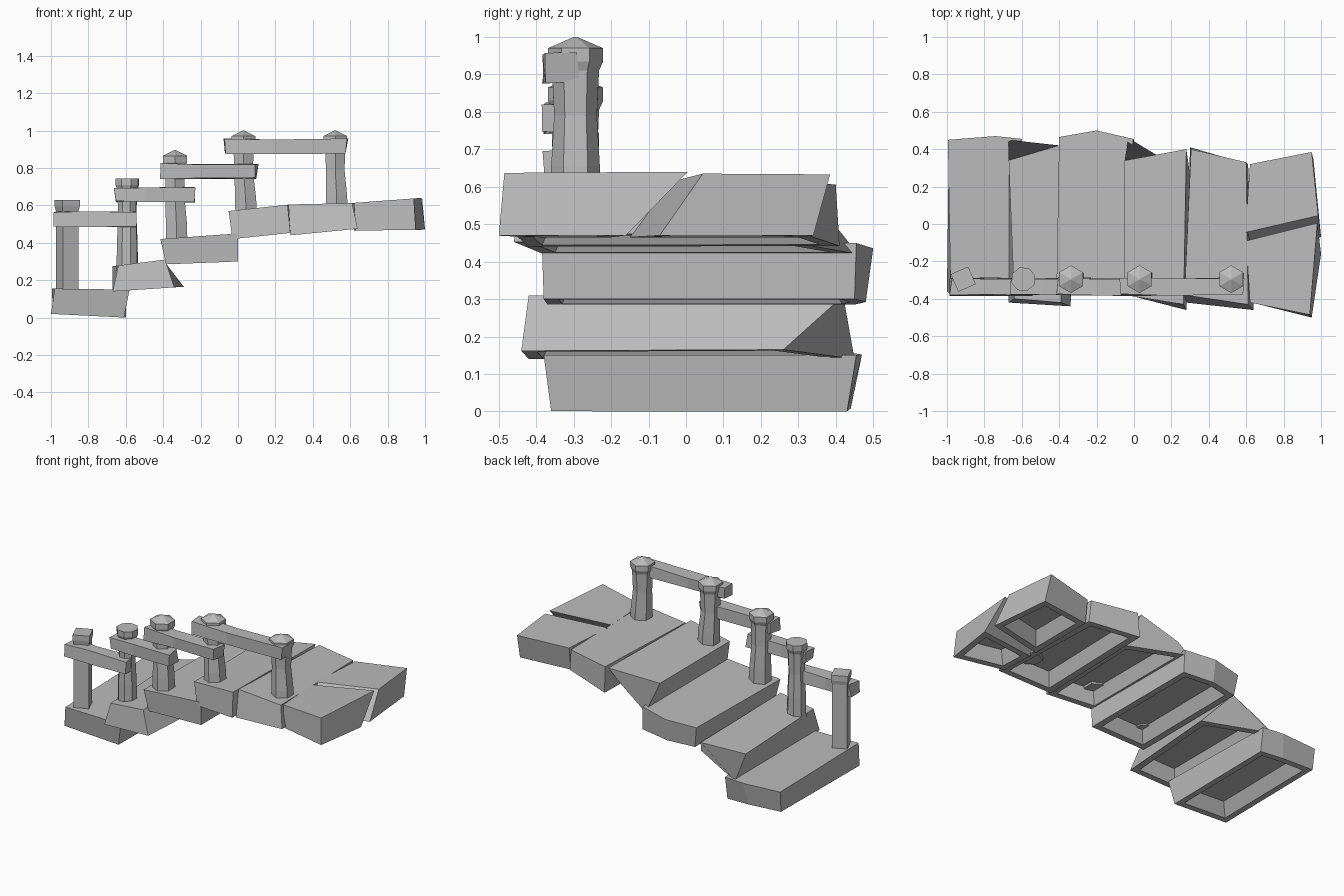
import bpy, bmesh, math, random
from mathutils import Vector

if "Cube" in bpy.data.objects:
    bpy.data.objects.remove(bpy.data.objects["Cube"])

random.seed(4)
stone = bpy.data.materials.new("plain grey")
stone.diffuse_color = (0.5, 0.5, 0.5, 1)
stone.use_nodes = True
stone.node_tree.nodes["Principled BSDF"].inputs["Base Color"].default_value = stone.diffuse_color


def loft(name, rings, hollow=False):
    """Join rings of points into a closed solid; optionally recess the first cap."""
    bm = bmesh.new()
    vs = [[bm.verts.new(p) for p in r] for r in rings]
    n = len(rings[0])
    for a, b in zip(vs, vs[1:]):
        for i in range(n):
            j = (i + 1) % n
            bm.faces.new((a[i], a[j], b[j], b[i]))
    cap = bm.faces.new(vs[0][::-1])
    bm.faces.new(vs[-1])
    bmesh.ops.recalc_face_normals(bm, faces=bm.faces[:])
    if hollow:
        bmesh.ops.inset_individual(bm, faces=[cap], thickness=0.04, use_even_offset=True)
        bmesh.ops.inset_individual(bm, faces=[cap], thickness=0.04, depth=-0.08,
                                   use_even_offset=True)
    me = bpy.data.meshes.new(name)
    bm.to_mesh(me)
    bm.free()
    me.materials.append(stone)
    ob = bpy.data.objects.new(name, me)
    bpy.context.collection.objects.link(ob)
    return ob


def slab(name, bottom, top, zb, zt):
    """Rough step: two outlines, each sloping from its left height to its right height."""
    def ring(pts, z):
        x0, x1 = min(p[0] for p in pts), max(p[0] for p in pts)
        return [(x, y, z[0] + (z[1] - z[0]) * (x - x0) / (x1 - x0)) for x, y in pts]
    loft(name, [ring(bottom, zb), ring(top, zt)], hollow=True)


# Steps, from lowest to highest (2 and 4 have a broken lower back corner)
slab("step_1",
     [(-1, -.36), (-.61, -.36), (-.6, .43), (-.76, .44), (-.99, .435)],
     [(-.98, -.38), (-.58, -.38), (-.6, .455), (-.74, .47), (-.995, .45)],
     (.02, 0), (.155, .15))
slab("step_2",
     [(-.67, -.42), (-.34, -.44), (-.29, .26), (-.67, .45)],
     [(-.64, -.40), (-.39, -.42), (-.40, .42), (-.67, .34)],
     (.14, .165), (.275, .31))
slab("step_3",
     [(-.385, -.37), (0, -.38), (0, .45), (-.2, .48), (-.38, .45)],
     [(-.415, -.38), (0, -.385), (-.005, .455), (-.2, .5), (-.40, .465)],
     (.285, .30), (.42, .45))
slab("step_4",
     [(-.03, -.38), (.28, -.46), (.30, .26), (-.03, .46)],
     [(-.05, -.38), (.265, -.43), (.28, .40), (-.05, .34)],
     (.42, .455), (.57, .605))
slab("step_5",
     [(.28, -.42), (.64, -.46), (.61, .32), (.30, .41)],
     [(.27, -.38), (.61, -.43), (.60, .33), (.305, .40)],
     (.44, .475), (.605, .612))

# Top landing, split in two by a slanted crack
slab("landing_front",
     [(.63, -.42), (.95, -.5), (1, -.16), (.62, -.20)],
     [(.62, -.42), (.94, -.485), (.98, .005), (.60, -.09)],
     (.465, .47), (.612, .64))
slab("landing_back",
     [(.62, -.15), (1, -.07), (.96, .34), (.62, .30)],
     [(.595, -.045), (.985, .045), (.95, .385), (.62, .32)],
     (.465, .47), (.612, .635))


def post(name, x, z0, top, sides, peak, lean=0.0, turn=0.0):
    """Worn post: flared foot, narrow waist, slightly wider cap and an optional low point."""
    y, h = -.295, top - peak - z0
    levels = [(z0, .060, lean), (z0 + h * .3, .058, lean * .7), (z0 + h * .6, .051, 0),
              (z0 + h - .06, .056, 0), (z0 + h - .035, .066, 0), (z0 + h, .066, 0)]
    if sides == 4:
        levels = [(z, .054 + .006 * (i > 3), d) for i, (z, r, d) in enumerate(levels)]
    if peak:
        levels.append((top, .004, 0))
    grow = 1.2 if sides == 4 else 1.12 if sides == 6 else 1.0
    loft(name, [[(x + d + r * grow * math.cos(turn + 2 * math.pi * i / sides),
                  y + r * grow * math.sin(turn + 2 * math.pi * i / sides), z)
                 for i in range(sides)] for z, r, d in levels])


post("post_1", -.913, .13, .63, 4, 0, 0, 1.2)
post("post_2", -.592, .25, .745, 8, 0, 0, .3)
post("post_3", -.337, .36, .895, 6, .03, .01, math.pi / 2)
post("post_4", .03, .50, 1.0, 6, .03, .015, math.pi / 2)
post("post_5", .52, .52, 1.0, 6, .03, .01, math.pi / 2)


def rail(name, x0, x1, z0, z1):
    """Hand-cut beam along the front of the posts, with uneven ends."""
    def end(x):
        j = lambda a: random.uniform(-a, a)
        return [(x + j(.01), y + j(.006), z + j(.005))
                for y, z in ((-.38, z0), (-.29, z0), (-.29, z1), (-.38, z1))]
    loft(name, [end(x0), end(x0 * .6 + x1 * .4), end(x1)])


rail("rail_1", -.98, -.55, .487, .565)
rail("rail_2", -.66, -.23, .62, .697)
rail("rail_3", -.41, .10, .745, .823)
rail("rail_4", -.07, .58, .88, .955)
